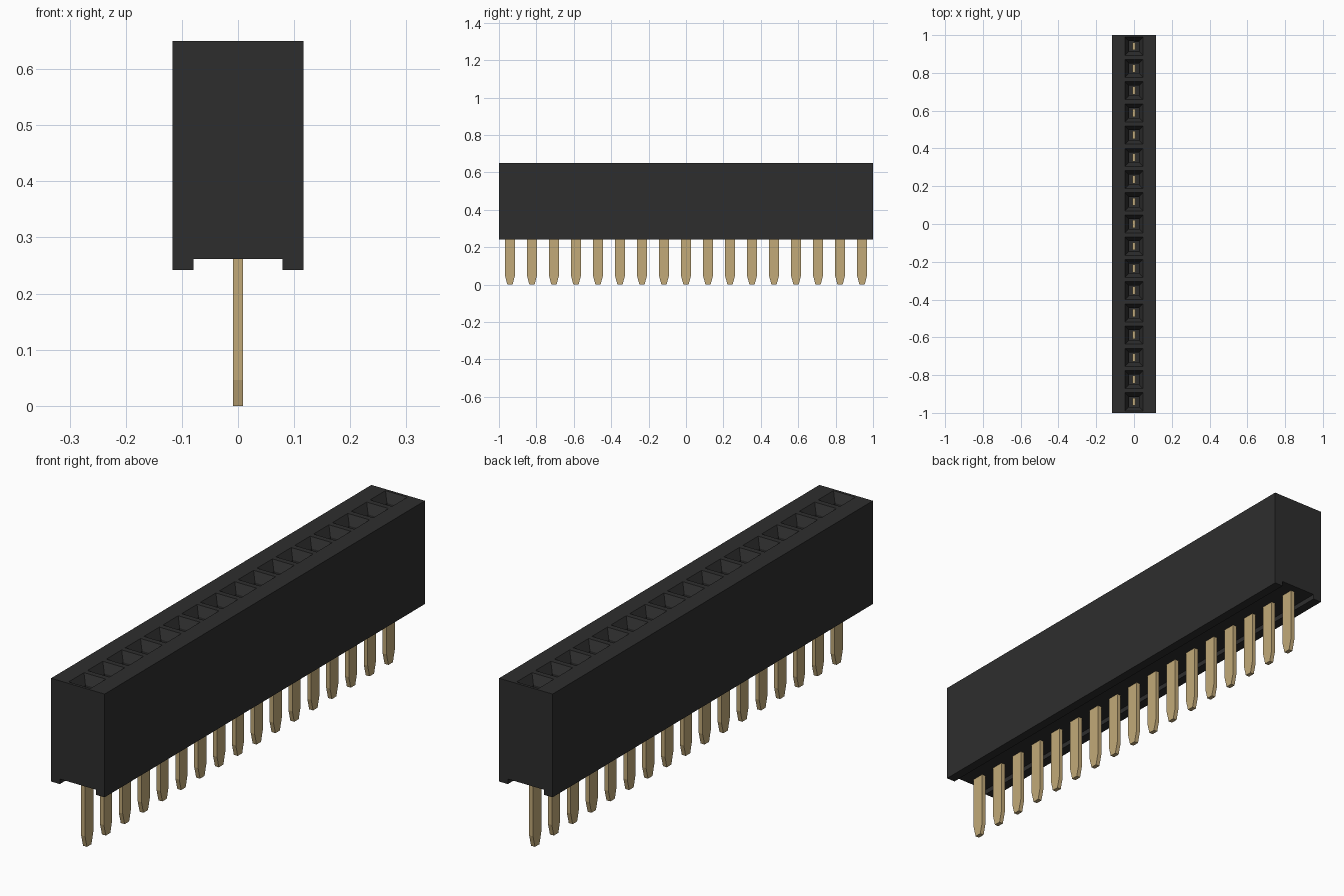
import bpy
import bmesh
from mathutils import Vector

COUNT = 17
PITCH = 2 / COUNT

cube = bpy.data.objects.get("Cube")
if cube:
    bpy.data.objects.remove(cube, do_unlink=True)


def make_material(name, color, roughness):
    mat = bpy.data.materials.new(name)
    mat.use_nodes = True
    mat.diffuse_color = (*color, 1)
    bsdf = mat.node_tree.nodes["Principled BSDF"]
    bsdf.inputs["Base Color"].default_value = (*color, 1)
    bsdf.inputs["Roughness"].default_value = roughness
    return mat


def finish_mesh(bm, name, mat):
    bmesh.ops.recalc_face_normals(bm, faces=bm.faces)
    mesh = bpy.data.meshes.new(name)
    bm.to_mesh(mesh)
    bm.free()
    mesh.materials.append(mat)
    return mesh


def add_object(name, mesh, location=(0, 0, 0)):
    obj = bpy.data.objects.new(name, mesh)
    obj.location = location
    bpy.context.collection.objects.link(obj)
    return obj


def extrude(bm, face, offset):
    """Extrude a profile face and return the faces of the new end cap."""
    result = bmesh.ops.extrude_face_region(bm, geom=[face], use_keep_orig=True)
    verts = [g for g in result["geom"] if isinstance(g, bmesh.types.BMVert)]
    bmesh.ops.translate(bm, verts=verts, vec=offset)


def sink(bm, faces, inset, depth):
    """Inset each face, then lower the inner face."""
    bmesh.ops.inset_individual(bm, faces=faces, thickness=inset, use_even_offset=True)
    verts = list({v for f in faces for v in f.verts})
    bmesh.ops.translate(bm, verts=verts, vec=(0, 0, -depth))


black = make_material("black plastic", (0.027, 0.027, 0.027), 0.6)
gold = make_material("gold metal", (0.54, 0.40, 0.19), 0.4)

# Housing: channelled profile along y, with a strip of square cells on top
half = PITCH / 2
right_side = [(half, 0.65), (0.117, 0.65), (0.117, 0.242), (0.079, 0.242), (0.079, 0.262)]
outline = right_side + [(-x, z) for x, z in reversed(right_side)]
bm = bmesh.new()
end = bm.faces.new([bm.verts.new((x, -1, z)) for x, z in outline])
extrude(bm, end, (0, 2, 0))
for i in range(1, COUNT):
    bmesh.ops.bisect_plane(bm, geom=bm.verts[:] + bm.edges[:] + bm.faces[:],
                           plane_co=(0, -1 + i * PITCH, 0), plane_no=(0, 1, 0))
bmesh.ops.recalc_face_normals(bm, faces=bm.faces)

# Sockets: rim, sloped funnel, then a straight shaft
cells = [f for f in bm.faces if f.normal.z > 0.9 and abs(f.calc_center_median().x) < 0.01]
sink(bm, cells, 0.011, 0)
sink(bm, cells, 0.021, 0.035)
sink(bm, cells, 0.0005, 0.165)
add_object("housing", finish_mesh(bm, "housing", black))

# Pin: flat blade with a tapered tip and a narrower contact inside the socket
blade = [(0.014, 0), (0.026, 0.046), (0.026, 0.30), (0.021, 0.30), (0.021, 0.48)]
outline = blade + [(-y, z) for y, z in reversed(blade)]
bm = bmesh.new()
side = bm.faces.new([bm.verts.new((-0.0085, y, z)) for y, z in outline])
extrude(bm, side, Vector((0.017, 0, 0)))
pin_mesh = finish_mesh(bm, "pin", gold)
for i in range(COUNT):
    add_object(f"pin_{i + 1}", pin_mesh, (0, -1 + (i + 0.5) * PITCH, 0))
